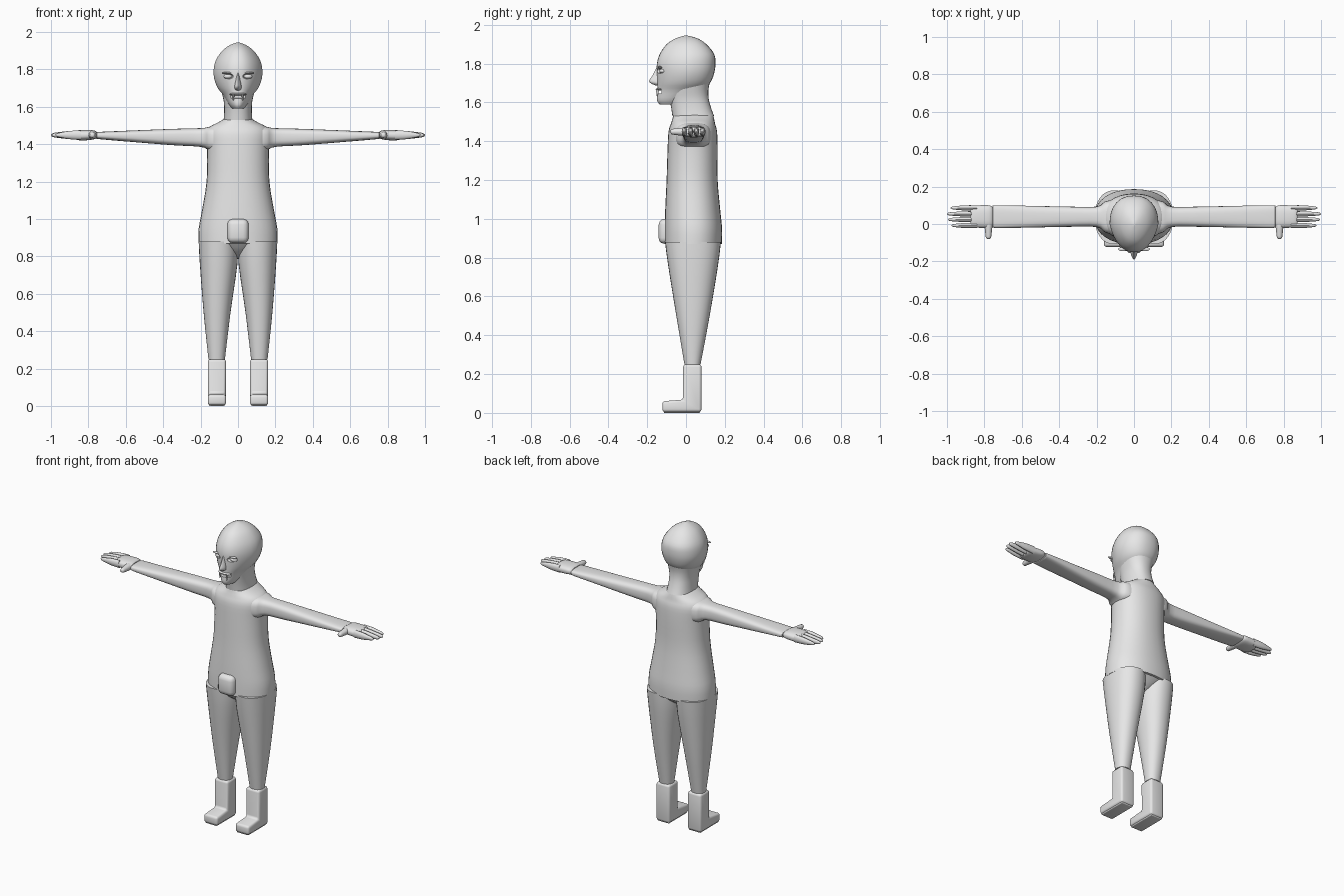
import bpy
import bmesh
from math import cos, sin, pi, copysign
from mathutils import Vector

default_cube = bpy.data.objects.get("Cube")
if default_cube:
    bpy.data.objects.remove(default_cube, do_unlink=True)

# Single clay colour
clay = bpy.data.materials.new("light grey clay")
clay.use_nodes = True
clay_colour = (0.8, 0.8, 0.8, 1)
clay.diffuse_color = clay_colour
clay.node_tree.nodes["Principled BSDF"].inputs["Base Color"].default_value = clay_colour


def select_only(obj):
    bpy.ops.object.select_all(action="DESELECT")
    obj.select_set(True)
    bpy.context.view_layer.objects.active = obj


def finish(name, bm, mirror=False, angle=0.7):
    """Turn a bmesh into a smooth, optionally mirrored object."""
    bmesh.ops.recalc_face_normals(bm, faces=bm.faces)
    mesh = bpy.data.meshes.new(name)
    bm.to_mesh(mesh)
    bm.free()
    mesh.materials.append(clay)
    obj = bpy.data.objects.new(name, mesh)
    bpy.context.collection.objects.link(obj)
    if mirror:
        mod = obj.modifiers.new("left and right", "MIRROR")
        mod.use_mirror_merge = False
    select_only(obj)
    bpy.ops.object.shade_smooth_by_angle(angle=angle)
    return obj


def smooth_rings(rings, steps):
    """Insert in-between rings along a soft curve through the given ones."""
    out = []
    last = len(rings) - 1
    for i in range(last):
        p0, p1, p2, p3 = (Vector(rings[max(0, min(last, i + k))]) for k in (-1, 0, 1, 2))
        for s in range(steps):
            t = s / steps
            out.append(p1 + 0.5 * t * ((p2 - p0) + t * (2 * p0 - 5 * p1 + 4 * p2 - p3
                       + t * (3 * p1 - p0 - 3 * p2 + p3))))
    out.append(Vector(rings[-1]))
    return out


def loft(name, rings, axis="z", power=2, taper=0, mirror=False, sides=32, steps=3):
    """Skin rings of (position, a min, a max, b min, b max) along an axis."""
    place = {"z": lambda p, a, b: (a, b, p),
             "x": lambda p, a, b: (p, a, b),
             "y": lambda p, a, b: (a, p, b)}[axis]
    bm = bmesh.new()
    loops = []
    for p, a0, a1, b0, b1 in smooth_rings(rings, steps):
        loop = []
        for i in range(sides):
            c, s = cos(2 * pi * i / sides), sin(2 * pi * i / sides)
            u = copysign(abs(c) ** (2 / power), c)
            v = copysign(abs(s) ** (2 / power), s)
            u *= 1 - taper * max(0, -v)
            loop.append(bm.verts.new(place(p, (a0 + a1 + (a1 - a0) * u) / 2,
                                           (b0 + b1 + (b1 - b0) * v) / 2)))
        loops.append(loop)
    for low, high in zip(loops, loops[1:]):
        for i in range(sides):
            j = (i + 1) % sides
            bm.faces.new((low[i], low[j], high[j], high[i]))
    bm.faces.new(loops[0])
    bm.faces.new(loops[-1])
    return finish(name, bm, mirror)


def ellipsoid(name, centre, radii, mirror=False):
    bm = bmesh.new()
    bmesh.ops.create_uvsphere(bm, u_segments=20, v_segments=12, radius=1)
    bmesh.ops.scale(bm, vec=radii, verts=bm.verts)
    bmesh.ops.translate(bm, vec=centre, verts=bm.verts)
    return finish(name, bm, mirror)


def rounded(name, outline, x0, x1, bevel, mirror=False):
    """Extrude a side outline of (y, z) points across x with soft edges."""
    bm = bmesh.new()
    face = bm.faces.new([bm.verts.new((x0, y, z)) for y, z in outline])
    grown = bmesh.ops.extrude_face_region(bm, geom=[face])["geom"]
    bmesh.ops.translate(bm, vec=(x1 - x0, 0, 0),
                        verts=[v for v in grown if isinstance(v, bmesh.types.BMVert)])
    bmesh.ops.recalc_face_normals(bm, faces=bm.faces)
    bmesh.ops.bevel(bm, geom=bm.edges[:], offset=bevel, segments=3,
                    profile=0.5, affect="EDGES")
    return finish(name, bm, mirror)


def both(pos, half, front, back):
    """A ring that is symmetrical in x."""
    return (pos, -half, half, front, back)


def carve(target, cutter):
    mod = target.modifiers.new("carve", "BOOLEAN")
    mod.operation = "DIFFERENCE"
    mod.solver = "EXACT"
    mod.object = cutter
    select_only(target)
    bpy.ops.object.modifier_apply(modifier=mod.name)
    bpy.data.objects.remove(cutter, do_unlink=True)


# Torso, with the pelvis closing between the legs
loft("torso", [both(0.87, 0.212, -0.11, 0.185), both(0.95, 0.21, -0.11, 0.186),
               both(1.05, 0.192, -0.107, 0.176), both(1.2, 0.168, -0.1, 0.163),
               both(1.36, 0.165, -0.095, 0.163), both(1.45, 0.172, -0.09, 0.16),
               both(1.49, 0.155, -0.078, 0.15), both(1.515, 0.11, -0.07, 0.145),
               both(1.535, 0.075, -0.065, 0.14)], power=2.2)
loft("pelvis", [both(0.79, 0.02, 0, 0.07), both(0.83, 0.1, -0.06, 0.13),
                both(0.88, 0.205, -0.105, 0.18)])
rounded("front_pouch", [(-0.142, 0.872), (-0.14, 1), (-0.06, 1), (-0.06, 0.872)],
        -0.057, 0.057, 0.03)

# Legs and boots
loft("legs", [(0.25, 0.07, 0.158, -0.008, 0.075), (0.5, 0.04, 0.184, -0.05, 0.122),
              (0.76, 0.003, 0.204, -0.092, 0.165), (0.88, 0, 0.21, -0.108, 0.18)],
     mirror=True, power=2.2)
rounded("boots", [(-0.122, 0.005), (-0.122, 0.06), (-0.015, 0.068), (-0.015, 0.25),
                  (0.08, 0.25), (0.08, 0.005)], 0.064, 0.161, 0.014, mirror=True)
rounded("boot_soles", [(-0.115, 0), (-0.115, 0.03), (0.073, 0.03), (0.073, 0)],
        0.071, 0.154, 0.005, mirror=True)

# Arms, flared into the shoulder
loft("arms", [(0.1, -0.06, 0.13, 1.355, 1.5), (0.155, -0.045, 0.12, 1.368, 1.493),
              (0.2, -0.016, 0.093, 1.386, 1.486), (0.35, -0.015, 0.093, 1.395, 1.482),
              (0.6, -0.02, 0.098, 1.415, 1.472), (0.74, -0.021, 0.1, 1.427, 1.466),
              (0.755, -0.015, 0.095, 1.43, 1.463)], axis="x", power=3, mirror=True)

# Hands
loft("palms", [(0.757, -0.012, 0.09, 1.432, 1.467), (0.775, -0.02, 0.1, 1.425, 1.475),
               (0.83, -0.02, 0.1, 1.42, 1.476), (0.865, -0.018, 0.098, 1.424, 1.473),
               (0.875, -0.01, 0.09, 1.432, 1.465)], axis="x", power=2.6, mirror=True)
for finger, y, tip in (("index", -0.008, 0.975), ("middle", 0.024, 0.995),
                       ("ring", 0.054, 1), ("little", 0.086, 0.98)):
    loft(finger + "_fingers",
         [(pos, y - w, y + w, 1.449 - h, 1.449 + h) for pos, w, h in
          ((0.84, 0.014, 0.025), (0.9, 0.014, 0.022), (tip - 0.03, 0.01, 0.014),
           (tip - 0.008, 0.007, 0.009), (tip, 0.002, 0.003))],
         axis="x", mirror=True, sides=12)
loft("thumbs", [(y, 0.778 - r, 0.778 + r, 1.449 - r, 1.449 + r) for y, r in
                ((-0.08, 0.004), (-0.074, 0.013), (-0.05, 0.017), (0, 0.022), (0.02, 0.02))],
     axis="y", mirror=True, sides=16)

# Neck and head
loft("neck", [both(1.53, 0.077, -0.07, 0.145), both(1.57, 0.074, -0.076, 0.13),
              both(1.62, 0.075, -0.085, 0.117), both(1.67, 0.085, -0.09, 0.116),
              both(1.73, 0.1, -0.09, 0.13)], power=2.3)
head = loft("head", [both(1.59, 0.03, -0.135, -0.02), both(1.612, 0.048, -0.15, 0.01),
                     both(1.66, 0.077, -0.147, 0.08), both(1.7, 0.108, -0.148, 0.124),
                     both(1.75, 0.127, -0.15, 0.145), both(1.8, 0.13, -0.15, 0.152),
                     both(1.85, 0.118, -0.135, 0.145), both(1.9, 0.084, -0.1, 0.105),
                     both(1.93, 0.043, -0.053, 0.06), both(1.945, 0.004, -0.006, 0.006)],
            power=2.3, taper=0.25)

# Carved mouth and eye sockets
carve(head, rounded("mouth_cutter", [(-0.2, 1.645), (-0.2, 1.663), (-0.125, 1.663),
                                     (-0.125, 1.645)], -0.042, 0.042, 0.004))
for side in (-1, 1):
    carve(head, ellipsoid("socket_cutter", (side * 0.055, -0.145, 1.763),
                          (0.03, 0.03, 0.015)))
select_only(head)
bpy.ops.object.shade_smooth_by_angle(angle=0.6)
ellipsoid("eyeballs", (0.053, -0.118, 1.762), (0.024, 0.02, 0.013), mirror=True)
ellipsoid("brows", (0.054, -0.134, 1.781), (0.032, 0.011, 0.006), mirror=True)

# Nose, lip and fangs
loft("nose", [both(1.688, 0.01, -0.158, -0.12), both(1.698, 0.018, -0.18, -0.12),
              both(1.712, 0.018, -0.19, -0.12), both(1.74, 0.013, -0.172, -0.12),
              both(1.785, 0.007, -0.15, -0.12)], taper=0.4, sides=16)
ellipsoid("upper_lip", (0, -0.135, 1.668), (0.045, 0.022, 0.007))
loft("fangs", [(1.63, 0.024, 0.026, -0.15, -0.148), (1.645, 0.021, 0.029, -0.153, -0.143),
               (1.667, 0.018, 0.032, -0.155, -0.138)], mirror=True, sides=10)
